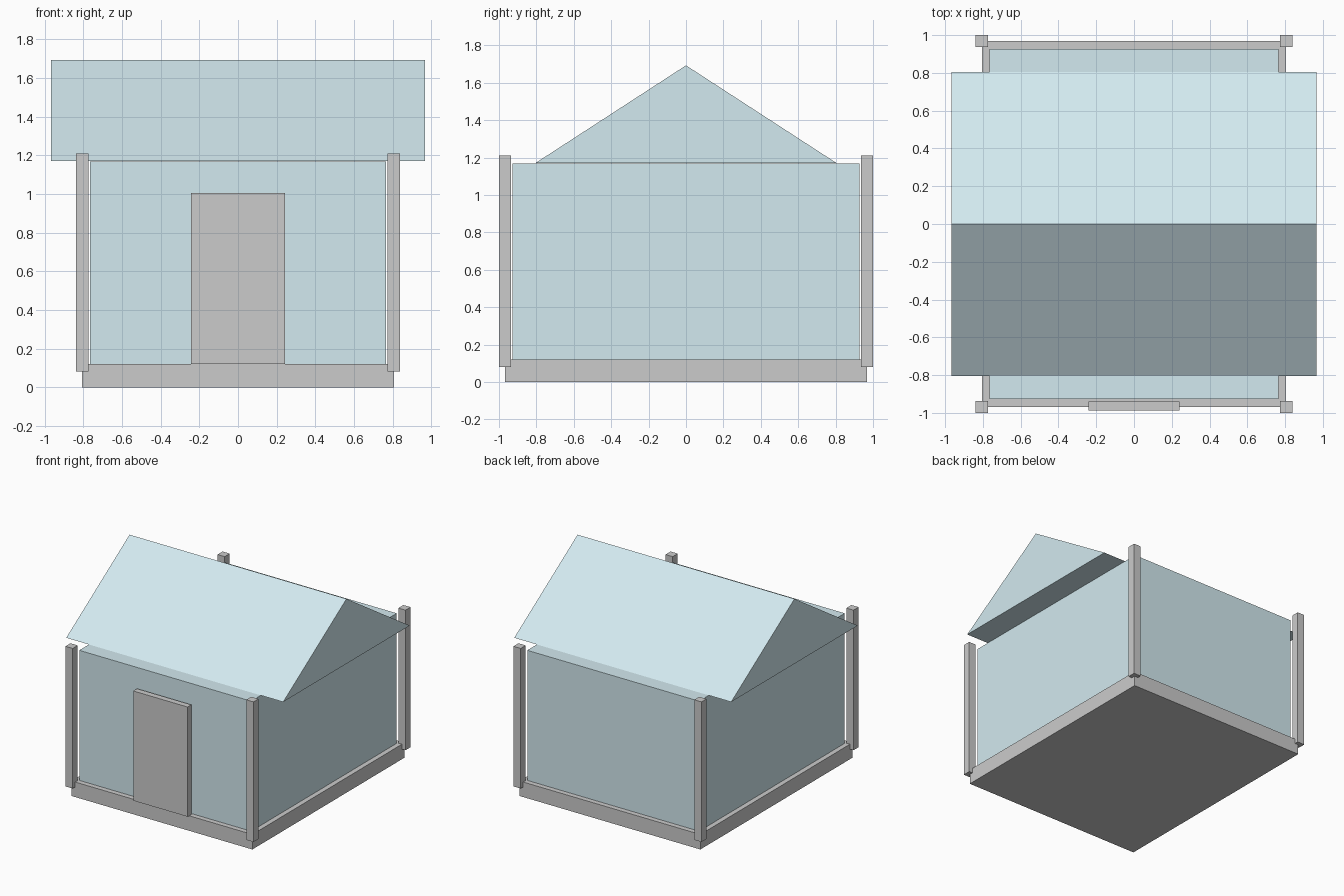
import bpy

if "Cube" in bpy.data.objects:
    bpy.data.objects.remove(bpy.data.objects["Cube"])

glass = bpy.data.materials.new("pale_blue_glass")
glass.diffuse_color = (0.65, 0.82, 0.87, 1)
glass.use_nodes = True
glass.node_tree.nodes["Principled BSDF"].inputs["Base Color"].default_value = glass.diffuse_color


def mesh_object(name, verts, faces, mat=None):
    mesh = bpy.data.meshes.new(name)
    mesh.from_pydata(verts, [], faces)
    obj = bpy.data.objects.new(name, mesh)
    bpy.context.collection.objects.link(obj)
    if mat:
        mesh.materials.append(mat)
    return obj


def box(name, x, y, z, mat=None):
    """Box from (min, max) ranges on each axis."""
    verts = [(a, b, c) for a in x for b in y for c in z]
    faces = [(0, 1, 3, 2), (4, 6, 7, 5), (0, 4, 5, 1),
             (2, 3, 7, 6), (0, 2, 6, 4), (1, 5, 7, 3)]
    return mesh_object(name, verts, faces, mat)


# Foundation slab and glass body
box("base", (-0.806, 0.806), (-0.968, 0.968), (0, 0.121))
box("glass_walls", (-0.766, 0.766), (-0.927, 0.927), (0.121, 1.169), glass)

# Door slab on the front
box("door", (-0.242, 0.242), (-0.988, -0.94), (0.121, 1.005))

# Four corner posts
r = 0.032
for side, sx in (("left", -1), ("right", 1)):
    for end, sy in (("front", -1), ("back", 1)):
        cx, cy = sx * 0.806, sy * 0.968
        box(f"{end}_{side}_post", (cx - r, cx + r), (cy - r, cy + r), (0.081, 1.21))

# Gabled roof: triangular profile swept along x
profile = [(-0.806, 1.17), (0.806, 1.17), (0, 1.693)]
roof_verts = [(x, y, z) for x in (-0.967, 0.967) for y, z in profile]
mesh_object("glass_roof", roof_verts,
            [(0, 2, 1), (3, 4, 5), (0, 1, 4, 3), (1, 2, 5, 4), (2, 0, 3, 5)], glass)
